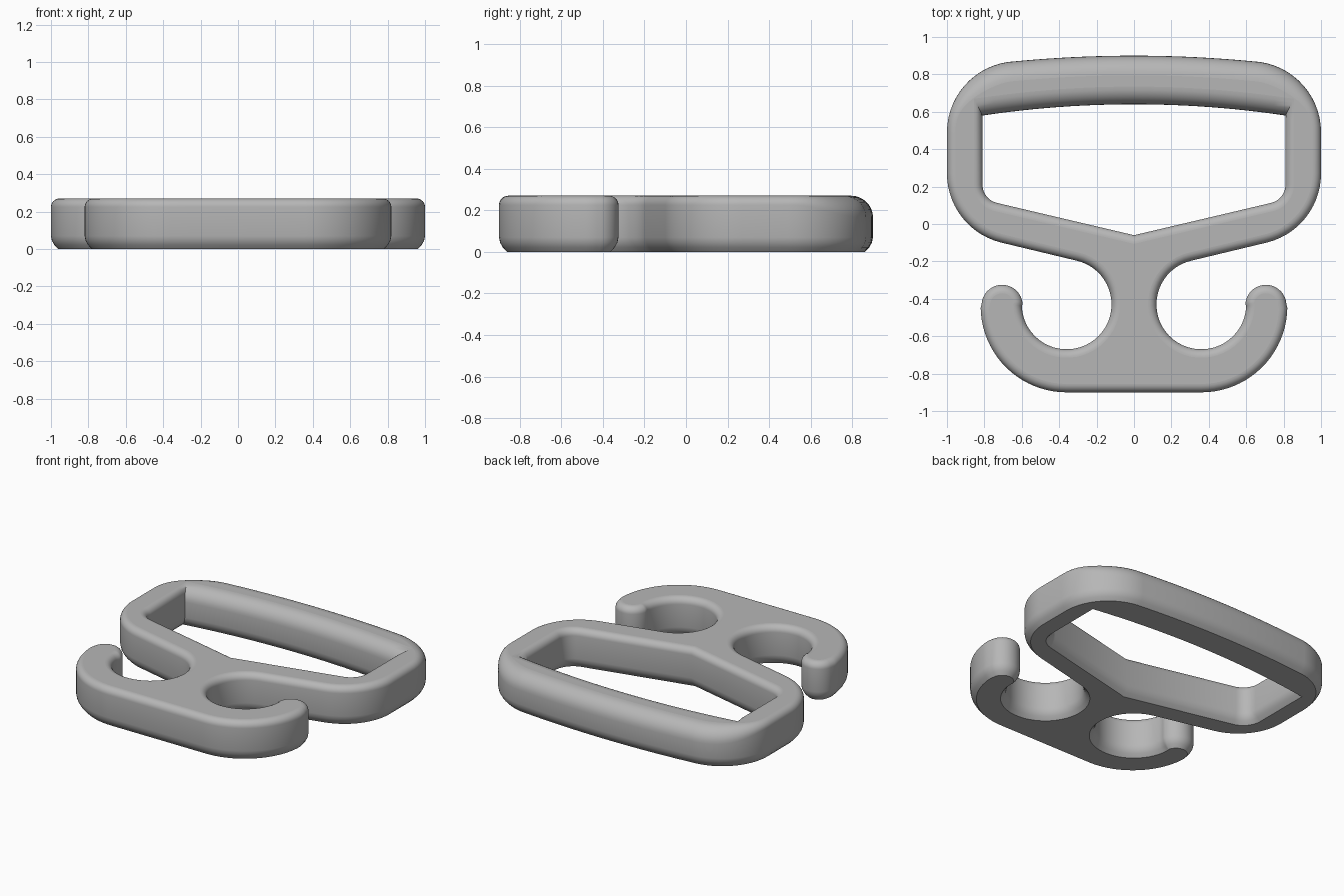
import bpy, bmesh, math
from mathutils import Vector

HEIGHT = 0.27
STEPS = 8

cube = bpy.data.objects.get("Cube")
if cube:
    bpy.data.objects.remove(cube, do_unlink=True)

plastic = bpy.data.materials.new("grey plastic")
plastic.use_nodes = True
GREY = (0.47, 0.47, 0.47, 1)
plastic.diffuse_color = GREY
plastic.node_tree.nodes["Principled BSDF"].inputs["Base Color"].default_value = GREY


def arc(cx, cy, r, start, end, n):
    """Points on an arc, angles in degrees."""
    angles = [math.radians(start + (end - start) * i / n) for i in range(n + 1)]
    return [Vector((cx + r * math.cos(a), cy + r * math.sin(a))) for a in angles]


def mirrored(half):
    """Close a clockwise right half that starts and ends on x = 0."""
    return half + [Vector((-p.x, p.y)) for p in half[-2:0:-1]]


def round_width(p, is_hole):
    """Top rounding: wide along the strap bar, narrow elsewhere."""
    if is_hole:
        return 0.095 if p.y > 0.575 else 0.045
    t = min(max((p.y - 0.55) / 0.31, 0), 1)
    return 0.045 + 0.06 * t * t * (3 - 2 * t)


def inset_data(loop, is_hole):
    """Per point: inset for the top rounding, unit inset and rounding height."""
    n = len(loop)
    sign = -1 if is_hole else 1
    normals, widths = [], []
    for i, p in enumerate(loop):
        q = loop[(i + 1) % n]
        d = (q - p).normalized() * sign
        normals.append(Vector((d.y, -d.x)))
        widths.append(round_width((p + q) / 2, is_hole))
    data = []
    for i in range(n):
        a, b, wa, wb = normals[i - 1], normals[i], widths[i - 1], widths[i]
        unit = (a + b) / (1 + a.dot(b))
        cross = a.x * b.y - a.y * b.x
        if abs(cross) > 0.3:
            top = Vector((wa * b.y - wb * a.y, wb * a.x - wa * b.x)) / cross
        else:
            top = unit * (wa + wb) / 2
        data.append((top, unit, max(wa, wb)))
    return data


def add_wall(bm, loop, is_hole):
    """Stack rings from the chamfered foot to the rounded top edge."""
    data = inset_data(loop, is_hole)
    rings = []
    for inset, z in ((0.038, 0), (0.018, 0.022), (0.005, 0.045), (0, 0.07)):
        rings.append([bm.verts.new((*(p + d[1] * inset), z)) for p, d in zip(loop, data)])
    for s in range(STEPS + 1):
        a = math.pi / 2 * s / STEPS
        rings.append([bm.verts.new((*(p + top * (1 - math.cos(a))),
                                    HEIGHT - r * (1 - math.sin(a))))
                      for p, (top, _, r) in zip(loop, data)])
    n = len(loop)
    for lo, hi in zip(rings, rings[1:]):
        for i in range(n):
            j = (i + 1) % n
            bm.faces.new((lo[i], lo[j], hi[j], hi[i]))
    return [[bm.edges.get((ring[i], ring[(i + 1) % n])) for i in range(n)]
            for ring in (rings[0], rings[-1])]


# Outer outline: bar, frame corners, neck, hook throat, hook tip, hook back
outer = mirrored(
    arc(0, -5.8, 6.7, 90, 84.4, 10)
    + arc(0.62, 0.49, 0.38, 82, 0, 14)
    + arc(0.62, 0.27, 0.38, 0, -76.3, 14)
    + arc(0.36, -0.43, 0.24, 103.7, 358, 36)
    + arc(0.705, -0.435, 0.11, 176, 4, 18)
    + arc(0.36, -0.44, 0.46, -1, -90, 20)
    + [Vector((0, -0.9))])

# Strap opening: bowed top, straight sides, rounded lower corners, V bottom
hole = mirrored(
    arc(0, -4.86, 5.5, 90, 81.53, 12)
    + [Vector((0.81, 0.565))]
    + arc(0.71, 0.21, 0.1, 0, -76.5, 9)
    + [Vector((0, -0.06))])

bm = bmesh.new()
outer_ends = add_wall(bm, outer, False)
hole_ends = add_wall(bm, hole, True)
for a, b in zip(outer_ends, hole_ends):
    bmesh.ops.triangle_fill(bm, edges=a + b, use_beauty=True)
bmesh.ops.recalc_face_normals(bm, faces=bm.faces)
mesh = bpy.data.meshes.new("strap_hook")
bm.to_mesh(mesh)
bm.free()
mesh.materials.append(plastic)

strap_hook = bpy.data.objects.new("strap_hook", mesh)
bpy.context.collection.objects.link(strap_hook)
bpy.ops.object.select_all(action="DESELECT")
strap_hook.select_set(True)
bpy.context.view_layer.objects.active = strap_hook
bpy.ops.object.shade_smooth_by_angle(angle=math.radians(32))

# Keep the large top and bottom faces flat
for face in mesh.polygons:
    if abs(face.normal.z) > 0.9999:
        face.use_smooth = False
